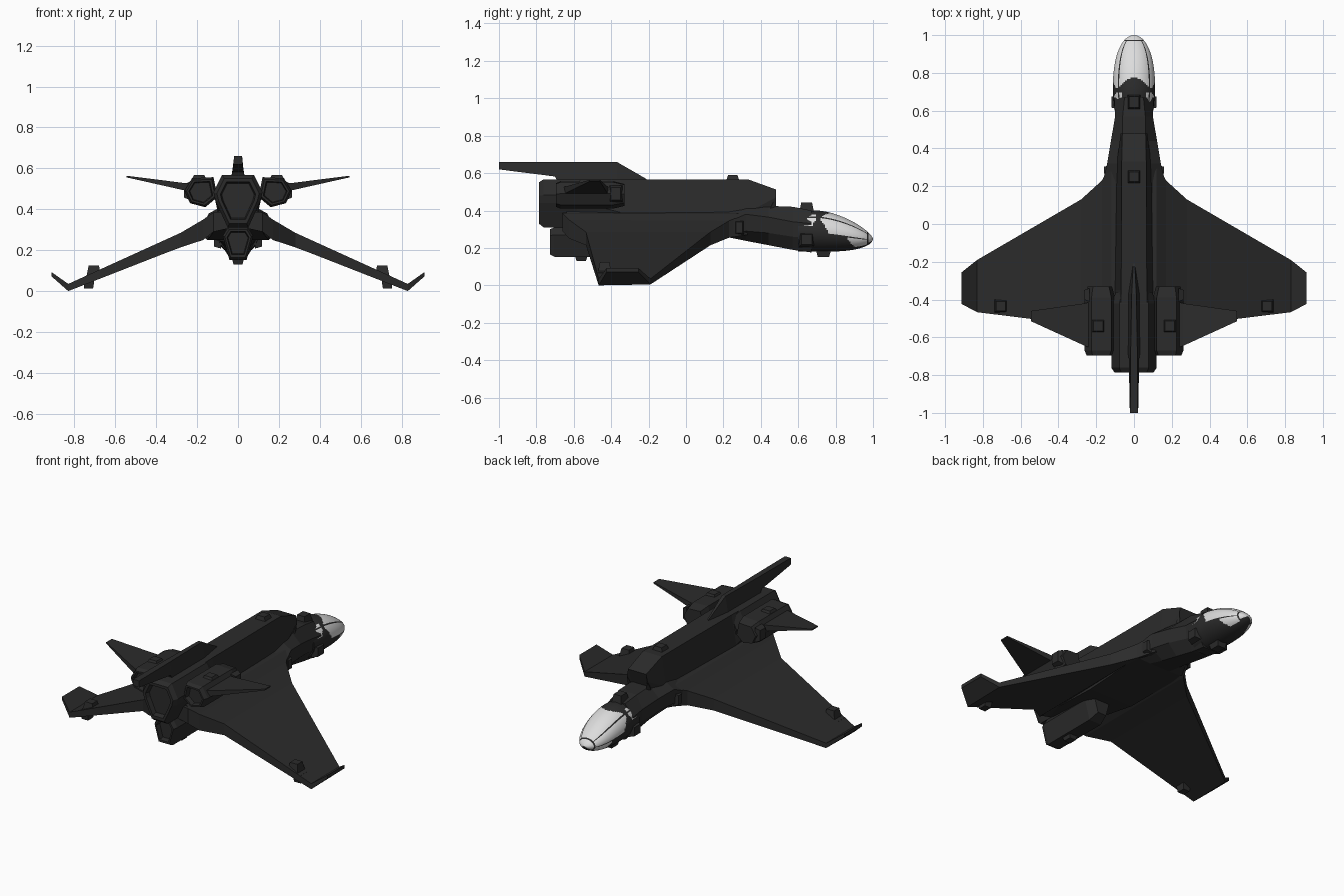
import bpy, bmesh, math


def material(name, v):
    m = bpy.data.materials.new(name)
    m.diffuse_color = (v, v, v, 1)
    return m


DARK = material("dark hull grey", 0.024)
GLASS = material("pale canopy glass", 0.72)


def finish(name, bm, mats=(DARK,), mirror=False):
    bmesh.ops.recalc_face_normals(bm, faces=bm.faces[:])
    me = bpy.data.meshes.new(name)
    bm.to_mesh(me)
    bm.free()
    for m in mats:
        me.materials.append(m)
    ob = bpy.data.objects.new(name, me)
    bpy.context.collection.objects.link(ob)
    if mirror:
        ob.modifiers.new("mirror", "MIRROR")
    return ob


def loft(name, rings, mirror=False):
    """Skin a list of equally long rings of (x, y, z) and cap both ends."""
    bm = bmesh.new()
    vs = [[bm.verts.new(p) for p in r] for r in rings]
    n = len(vs[0])
    for a, b in zip(vs, vs[1:]):
        for i in range(n):
            j = (i + 1) % n
            bm.faces.new((a[i], a[j], b[j], b[i]))
    bm.faces.new(vs[0])
    bm.faces.new(vs[-1])
    return finish(name, bm, mirror=mirror)


def both(half, y):
    """Close a half section (x, z), listed top to bottom, across x = 0."""
    return [(x, y, z) for x, z in half] + [(-x, y, z) for x, z in reversed(half)]


def engine(name, sec, y0, y1, front=0.75, mirror=False):
    """Prism along y with tapered front, chamfered rear and recessed nozzle."""
    cx = sum(p[0] for p in sec) / len(sec)
    cz = sum(p[1] for p in sec) / len(sec)
    steps = [(y0, front), (y0 - 0.06, 1), (y1 + 0.025, 1), (y1, 0.86),
             (y1, 0.72), (y1 + 0.03, 0.66)]
    loft(name, [[(cx + (x - cx) * s, y, cz + (z - cz) * s) for x, z in sec]
                for y, s in steps], mirror)


def bump(name, c, size, axis, mirror=False):
    """Small equipment block, tapered towards its outer end along the signed axis."""
    a, sign = abs(axis) - 1, (1 if axis > 0 else -1)
    bm = bmesh.new()
    bmesh.ops.create_cube(bm, size=1)
    for v in bm.verts:
        out = v.co[a] * sign > 0
        for k in range(3):
            v.co[k] = c[k] + v.co[k] * size[k] * (0.72 if out and k != a else 1)
    finish(name, bm, mirror=mirror)


# Upper hull spine with raked front
loft("upper_hull", [
    both([(0.05, 0.40), (0.075, 0.39), (0.06, 0.33)], 0.44),
    both([(0.062, 0.513), (0.07, 0.47), (0.05, 0.33)], 0.48),
    both([(0.065, 0.567), (0.09, 0.39), (0.06, 0.30)], 0.33),
    both([(0.068, 0.567), (0.10, 0.39), (0.06, 0.28)], -0.35),
    both([(0.078, 0.566), (0.117, 0.47), (0.05, 0.31)], -0.66)])

# Neck and belly
loft("neck_and_belly", [
    both([(0.05, 0.40), (0.105, 0.33), (0.095, 0.25), (0.05, 0.176)], 0.67),
    both([(0.06, 0.42), (0.10, 0.34), (0.09, 0.26), (0.05, 0.19)], 0.57),
    both([(0.06, 0.425), (0.122, 0.365), (0.115, 0.28), (0.055, 0.215)], 0.44),
    both([(0.07, 0.42), (0.142, 0.38), (0.135, 0.29), (0.06, 0.238)], 0.32),
    both([(0.08, 0.40), (0.165, 0.34), (0.165, 0.262), (0.07, 0.257)], 0.225),
    both([(0.08, 0.40), (0.12, 0.37), (0.15, 0.25), (0.08, 0.25)], -0.2),
    both([(0.08, 0.40), (0.11, 0.38), (0.11, 0.30), (0.05, 0.30)], -0.64)])

# Drooped wings: station x, leading y / top z / bottom z, trailing y / top / bottom
wing = [(0.03, 0.33, 0.39, 0.28, -0.66, 0.39, 0.31),
        (0.12, 0.33, 0.385, 0.27, -0.66, 0.385, 0.29),
        (0.17, 0.23, 0.345, 0.255, -0.625, 0.35, 0.25),
        (0.28, 0.13, 0.285, 0.214, -0.535, 0.285, 0.215),
        (0.83, -0.19, 0.035, 0.005, -0.467, 0.035, 0.0),
        (0.912, -0.255, 0.093, 0.072, -0.424, 0.093, 0.072)]
loft("wing", [[(x, ly, lt), (x, ty, tt), (x, ty, tb), (x, ly, lb)]
              for x, ly, lt, lb, ty, tt, tb in wing], mirror=True)

# Engines
engine("centre_engine", [(0.078, 0.567), (0.12, 0.483), (0.11, 0.44), (0.05, 0.31),
                         (-0.05, 0.31), (-0.11, 0.44), (-0.12, 0.483), (-0.078, 0.567)],
       -0.36, -0.786, 0.8)
engine("side_engine", [(0.12, 0.557), (0.225, 0.552), (0.262, 0.49), (0.235, 0.43),
                       (0.16, 0.41), (0.10, 0.46)], -0.33, -0.695, 0.8, True)
engine("lower_engine", [(0.05, 0.31), (0.075, 0.27), (0.042, 0.152),
                        (-0.042, 0.152), (-0.075, 0.27), (-0.05, 0.31)], -0.28, -0.727, 0.7)

# Tailplanes on the side engines
loft("tailplane", [[(x, a, z + t), (x, b, z + t), (x, b, z - t), (x, a, z - t)]
                   for x, a, b, z, t in [(0.22, -0.41, -0.66, 0.505, 0.02),
                                         (0.26, -0.42, -0.645, 0.51, 0.018),
                                         (0.545, -0.46, -0.515, 0.56, 0.004)]], mirror=True)

# Dorsal fin reaching far aft
fin = [(-0.21, 0.565, 0.568, 0.004, 0.004), (-0.37, 0.56, 0.66, 0.03, 0.012),
       (-0.69, 0.56, 0.66, 0.032, 0.018), (-0.70, 0.582, 0.66, 0.028, 0.018),
       (-1.0, 0.62, 0.66, 0.022, 0.02)]
loft("dorsal_fin", [[(wb, y, b), (wt, y, t), (-wt, y, t), (-wb, y, b)]
                    for y, b, t, wb, wt in fin])

# Equipment blocks
bump("spine_block", (0, 0.25, 0.575), (0.07, 0.07, 0.03), 3)
bump("hood_block", (0, 0.645, 0.415), (0.07, 0.08, 0.055), 3)
bump("chin_block", (0, 0.735, 0.175), (0.07, 0.085, 0.045), -3)
bump("cheek_block", (0.10, 0.645, 0.245), (0.036, 0.08, 0.075), 1, True)
bump("side_engine_top_block", (0.19, -0.54, 0.557), (0.07, 0.07, 0.02), 3, True)
bump("side_engine_outer_block", (0.25, -0.375, 0.49), (0.03, 0.07, 0.09), 1, True)
bump("lower_engine_block", (0, -0.56, 0.145), (0.06, 0.07, 0.03), -3)
bump("wing_top_block", (0.705, -0.435, 0.10), (0.07, 0.07, 0.05), 3, True)
bump("wing_bottom_block", (0.73, -0.435, 0.04), (0.06, 0.07, 0.055), -3, True)
bump("neck_intake", (0.145, 0.285, 0.31), (0.03, 0.05, 0.08), 1, True)

# Canopy: smooth egg with panes separated by dark frames
SEG = 72
ys = [0.60 + 0.008 * i for i in range(46)] + [0.968, 0.975, 0.981, 0.987, 0.992, 0.996, 0.9985, 1.0]


def canopy_size(y):
    u = min(1, max(0, (y - 0.7) / 0.3))
    top = 0.25 + 0.15 * (1 - u ** 1.6) ** 0.75
    bot = 0.25 - 0.07 * (1 - u ** 3) ** 0.5
    w = 0.112 * (1 - u ** 2.5) ** 0.5 - 0.1 * max(0, 0.7 - y)
    return max(w, 0.002), (top + bot) / 2, max((top - bot) / 2, 0.002)


def is_glass(y, a):
    """a is the angle in degrees from straight up."""
    if y > 0.975:
        return a < 130
    if y > 0.966:
        return False
    if a < 45:
        return y > 0.775 - 0.055 * (a / 45) ** 2 or (a > 35 and 0.65 < y < 0.70)
    if 50 < a < 95:
        return y > 0.715 + 0.05 * (a - 50) / 45 or (a < 75 and 0.63 < y < 0.70 - (a - 50) * 0.001)
    return 100 < a < 145 and y > 0.86 + (a - 100) * 0.001


bm = bmesh.new()
rings = []
for y in ys:
    w, cz, h = canopy_size(y)
    rings.append([bm.verts.new((w * math.sin(2 * math.pi * i / SEG), y,
                                cz + h * math.cos(2 * math.pi * i / SEG))) for i in range(SEG)])
for k, (a, b) in enumerate(zip(rings, rings[1:])):
    for i in range(SEG):
        j = (i + 1) % SEG
        f = bm.faces.new((a[i], a[j], b[j], b[i]))
        ang = (i + 0.5) * 360 / SEG
        f.material_index = int(is_glass((ys[k] + ys[k + 1]) / 2, min(ang, 360 - ang)))
        f.smooth = True
bm.faces.new(rings[0])
bm.faces.new(rings[-1]).material_index = 1
finish("canopy", bm, (DARK, GLASS))
